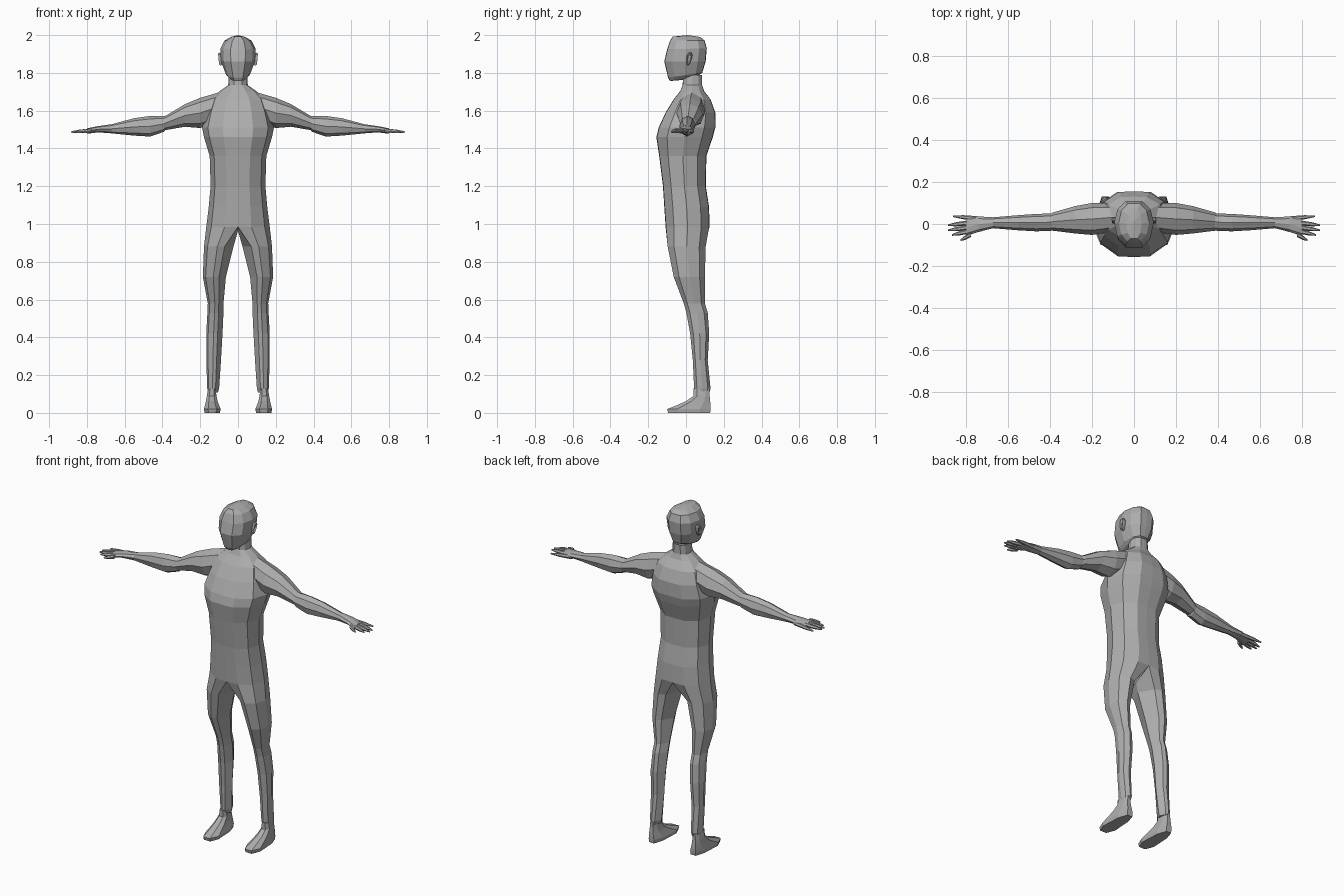
import bpy, bmesh, math

if "Cube" in bpy.data.objects:
    bpy.data.objects.remove(bpy.data.objects["Cube"])

grey = bpy.data.materials.new("plain grey")
grey.diffuse_color = (0.42, 0.42, 0.42, 1)
grey.use_nodes = True
grey.node_tree.nodes["Principled BSDF"].inputs["Base Color"].default_value = grey.diffuse_color

# Half outline of the trunk, from front centre round the side to back centre
HALF = [(0, -1), (.42, -.98), (.84, -.62), (1, 0), (.84, .62), (.42, .98), (0, 1)]
# Full outline of a leg: same seven points plus the inner side
LEG = [(.3, -.85), (.55, -1), (.88, -.66), (1, 0), (.88, .66), (.55, 1), (.3, .85), (0, 0)]


def finish(bm, name, mirror=True):
    bmesh.ops.recalc_face_normals(bm, faces=bm.faces)
    mesh = bpy.data.meshes.new(name)
    bm.to_mesh(mesh)
    bm.free()
    mesh.materials.append(grey)
    ob = bpy.data.objects.new(name, mesh)
    bpy.context.collection.objects.link(ob)
    if mirror:
        mod = ob.modifiers.new("mirror", 'MIRROR')
        mod.use_clip = True
        mod.merge_threshold = 0.0005
    return ob


def bridge(bm, a, b, closed=True):
    n = len(a)
    for i in range(n if closed else n - 1):
        j = (i + 1) % n
        bm.faces.new((a[i], a[j], b[j], b[i]))


def loft(bm, rings, caps=(True, True), closed=True):
    vs = [[bm.verts.new(p) for p in r] for r in rings]
    for a, b in zip(vs, vs[1:]):
        bridge(bm, a, b, closed)
    if caps[0]:
        bm.faces.new(vs[0])
    if caps[1]:
        bm.faces.new(vs[-1])
    return vs


def level(outline, z, x0, x1, yf, yb, zb=None):
    """Ring lying across z; zb tilts its back edge."""
    zb = z if zb is None else zb
    return [(x0 + u * (x1 - x0), (yf + yb) / 2 + v * (yb - yf) / 2,
             z + (zb - z) * (v + 1) / 2) for u, v in outline]


def across(n, x, z0, z1, yf, yb):
    """Ring standing across the arm at x."""
    return [(x, (yf + yb) / 2 + (yb - yf) / 2 * math.cos(2 * math.pi * i / n),
             (z0 + z1) / 2 + (z1 - z0) / 2 * math.sin(2 * math.pi * i / n)) for i in range(n)]


# Trunk and legs in one skin: neck, chest, waist, hips, then each leg
trunk = [(1.79, .048, -.015, .085), (1.735, .052, -.018, .085), (1.705, .095, -.03, .095),
         (1.66, .145, -.065, .13), (1.59, .17, -.108, .155), (1.51, .19, -.145, .155),
         (1.46, .18, -.157, .142), (1.36, .15, -.142, .108), (1.2, .145, -.122, .105),
         (1.09, .155, -.115, .122), (.985, .168, -.108, .125)]
bm = bmesh.new()
rows = loft(bm, [level(HALF, z, 0, w, f, b) for z, w, f, b in trunk], (False, False), False)
crotch = bm.verts.new((0, .01, .965))
legs = [(.88, .024, .18, -.097, .104), (.72, .064, .186, -.065, .1), (.58, .077, .16, -.012, .1),
        (.53, .077, .162, .002, .115), (.42, .082, .168, .022, .123), (.28, .09, .168, .036, .115),
        (.13, .1, .163, .043, .13), (.108, .106, .158, .05, .124)]
leg_rows = loft(bm, [level(LEG, *r) for r in legs], (False, True))
bridge(bm, rows[-1] + [crotch], leg_rows[0])
finish(bm, "trunk_and_legs")

# Feet: ankle block flowing into a long flat sole
bm = bmesh.new()
foot = [(.128, .04, .118, .158, .125), (.09, .04, .114, .165, .125), (.062, .0, .108, .17, .128),
        (.04, -.05, .1, .175, .13), (.02, -.1, .092, .18, .13), (0, -.095, .096, .177, .128)]
outline = [(.25, -1), (.75, -1), (1, -.55), (.92, .5), (.7, 1), (.3, 1), (.08, .5), (0, -.55)]
loft(bm, [level(outline, z, a, b, f, k) for z, f, a, b, k in foot])
finish(bm, "foot")

# Arms
arm = [(.09, 1.55, 1.70, -.035, .10), (.2, 1.508, 1.668, -.052, .10), (.28, 1.515, 1.635, -.045, .085),
       (.385, 1.497, 1.572, -.032, .055), (.392, 1.488, 1.572, -.032, .05), (.465, 1.463, 1.572, -.035, .048),
       (.55, 1.468, 1.56, -.03, .042), (.67, 1.48, 1.528, -.02, .032), (.74, 1.485, 1.518, -.038, .036),
       (.80, 1.478, 1.506, -.058, .026)]
bm = bmesh.new()
loft(bm, [across(8, *r) for r in arm])
finish(bm, "arm")

# Fingers: start x and y, tip x and y
bm = bmesh.new()
for x0, y0, x1, y1 in [(.73, .024, .86, .037), (.785, .006, .885, -.006), (.785, -.016, .885, -.03),
                       (.785, -.034, .865, -.052), (.775, -.05, .825, -.077)]:
    rings = []
    for t, r in ((0, .012), (.6, .01), (1, .004)):
        x, y, z = x0 + (x1 - x0) * t, y0 + (y1 - y0) * t, 1.495 - .008 * t
        rings.append(across(6, x, z - r, z + r, y - r, y + r))
    loft(bm, rings)
finish(bm, "fingers")

# Head: jaw tilted up to the nape, faceted skull, flat crown
head = [(1.757, .045, -.085, .07, 1.79), (1.775, .062, -.095, .086, 1.80), (1.86, .09, -.115, .104, 1.86),
        (1.925, .094, -.1, .11, 1.93), (1.97, .072, -.085, .098, 1.972), (1.992, .036, -.07, .075, 1.99)]
bm = bmesh.new()
vs = loft(bm, [level(HALF, z, 0, w, f, b, zb) for z, w, f, b, zb in head], (False, False), False)
for row, z in ((vs[0], 1.765), (vs[-1], 2.0)):
    mid = bm.verts.new((0, .01, z))
    for a, b in zip(row, row[1:]):
        bm.faces.new((a, b, mid))
finish(bm, "head")

# Ears: thin rimmed ovals narrowing to the lobe
bm = bmesh.new()
rings = []
for x, s in ((.075, .8), (.1, 1), (.106, .85), (.098, .5)):
    ring = []
    for i in range(10):
        a = 2 * math.pi * i / 10
        c, d = math.cos(a), math.sin(a)
        ring.append((x - .006 * (1 - d) / 2, .016 + s * c * (.014 + .006 * d) + .006 * d,
                     1.873 + s * .036 * d))
    rings.append(ring)
loft(bm, rings)
finish(bm, "ear")
